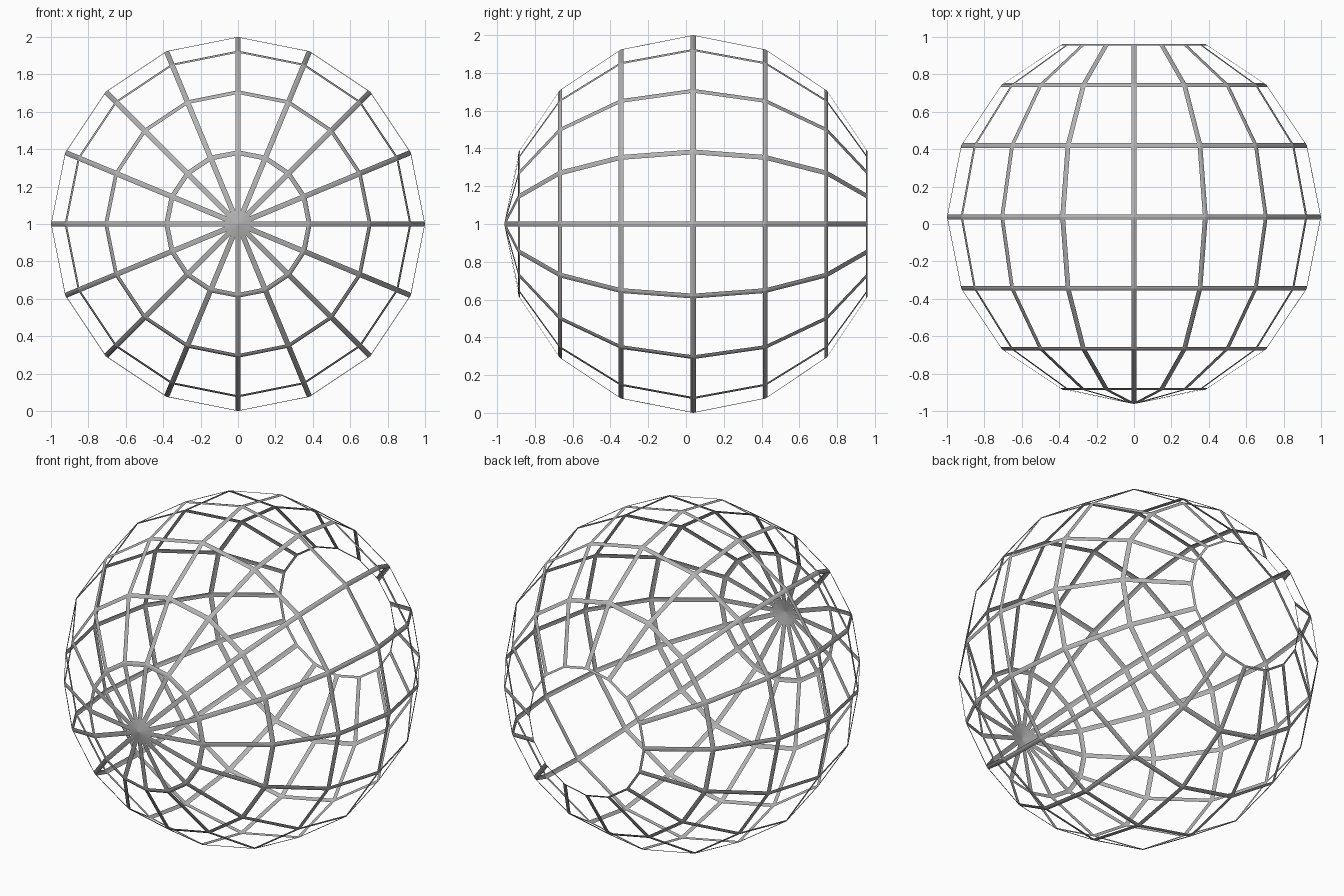
import bpy
import bmesh
from math import radians
from mathutils import Matrix

STRUT_HALF_WIDTH = 0.014
CENTRE = (0, 0.038, 1)

cube = bpy.data.objects.get("Cube")
if cube:
    bpy.data.objects.remove(cube, do_unlink=True)

# Plain grey for the whole cage
grey = bpy.data.materials.new("mid_grey")
grey.use_nodes = True
colour = (0.45, 0.45, 0.45, 1)
grey.diffuse_color = colour
grey.node_tree.nodes["Principled BSDF"].inputs["Base Color"].default_value = colour

# Low-poly globe with one pole at the front and the other at the back
bm = bmesh.new()
bmesh.ops.create_uvsphere(bm, u_segments=16, v_segments=8, radius=1)
bmesh.ops.transform(
    bm, verts=bm.verts,
    matrix=Matrix.Translation(CENTRE) @ Matrix.Rotation(radians(-90), 4, "X"))

# Open the back by removing the cap around its pole
back_pole = max(bm.verts, key=lambda v: v.co.y)
bmesh.ops.delete(bm, geom=[back_pole], context="VERTS")

# Inset every panel and remove its middle, leaving flat struts
panels = bm.faces[:]
bmesh.ops.inset_individual(bm, faces=panels, thickness=STRUT_HALF_WIDTH,
                           use_even_offset=True)
bmesh.ops.delete(bm, geom=panels, context="FACES")
bmesh.ops.recalc_face_normals(bm, faces=bm.faces)

mesh = bpy.data.meshes.new("spherical_cage")
bm.to_mesh(mesh)
bm.free()
mesh.materials.append(grey)
cage = bpy.data.objects.new("spherical_cage", mesh)
bpy.context.collection.objects.link(cage)
